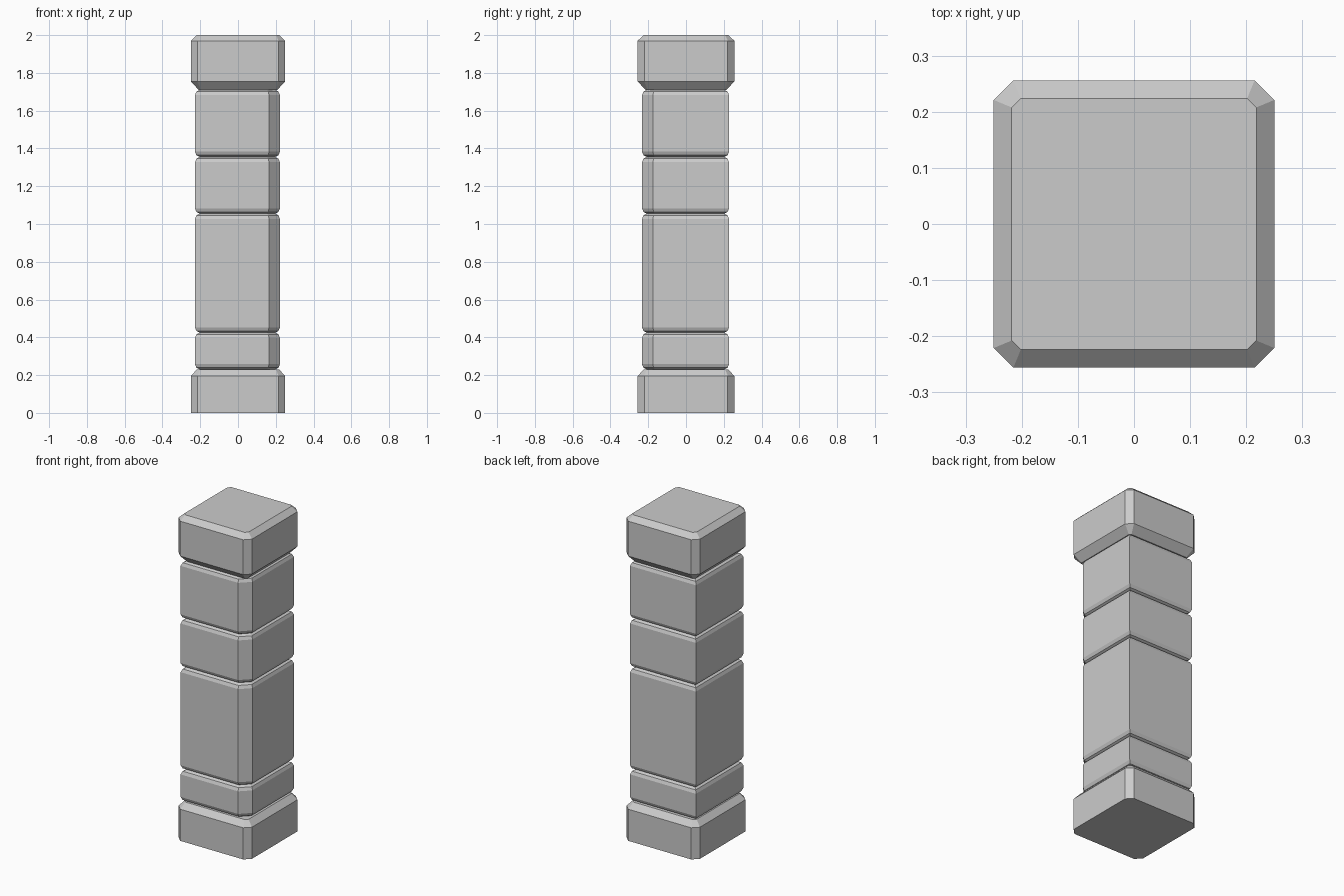
import bpy, bmesh

if "Cube" in bpy.data.objects:
    bpy.data.objects.remove(bpy.data.objects["Cube"])


def outline(x0, x1, y0, y1, cuts, d):
    """Rectangle inset by d; cuts = corner chamfers (front-left, front-right, back-right, back-left)."""
    x0, x1, y0, y1 = x0 + d, x1 - d, y0 + d, y1 - d
    corners = [((x0, y0), (0, 1), (1, 0)), ((x1, y0), (-1, 0), (0, 1)),
               ((x1, y1), (0, -1), (-1, 0)), ((x0, y1), (1, 0), (0, -1))]
    pts = []
    for ((x, y), a, b), c in zip(corners, cuts):
        if c == 0:
            pts.append((x, y))
        else:
            c -= 0.586 * d  # keeps the chamfer face offset by the same distance
            pts += [(x + a[0] * c, y + a[1] * c), (x + b[0] * c, y + b[1] * c)]
    return pts


def stack(name, rect, cuts, levels):
    """Skin a chamfered rectangle through (inset, height) levels."""
    bm = bmesh.new()
    rings = [[bm.verts.new((x, y, z)) for x, y in outline(*rect, cuts, d)]
             for d, z in levels]
    n = len(rings[0])
    for lo, hi in zip(rings, rings[1:]):
        for i in range(n):
            j = (i + 1) % n
            bm.faces.new((lo[i], lo[j], hi[j], hi[i]))
    bm.faces.new(rings[0][::-1])
    bm.faces.new(rings[-1])
    mesh = bpy.data.meshes.new(name)
    bm.to_mesh(mesh)
    bm.free()
    ob = bpy.data.objects.new(name, mesh)
    bpy.context.collection.objects.link(ob)
    return ob


block = (-0.25, 0.25, -0.256, 0.256)
cut = (0.035,) * 4

# Base block and cap block
stack("base_block", block, cut, [(0, 0), (0, 0.195), (0.032, 0.23)])
stack("cap_block", block, cut, [(0.042, 1.71), (0, 1.755), (0, 1.97), (0.032, 2.0)])

# Shaft of stacked stones with grooves; only the front right corner is cut
joints = [0.23, 0.425, 1.055, 1.355, 1.71]
levels = [(0.025, joints[0])]
for z0, z1 in zip(joints, joints[1:]):
    levels += [(0.008, z0 + 0.009), (0, z0 + 0.028),
               (0, z1 - 0.028), (0.008, z1 - 0.009), (0.025, z1)]
stack("stone_shaft", (-0.228, 0.222, -0.233, 0.228), (0, 0.058, 0, 0), levels)
